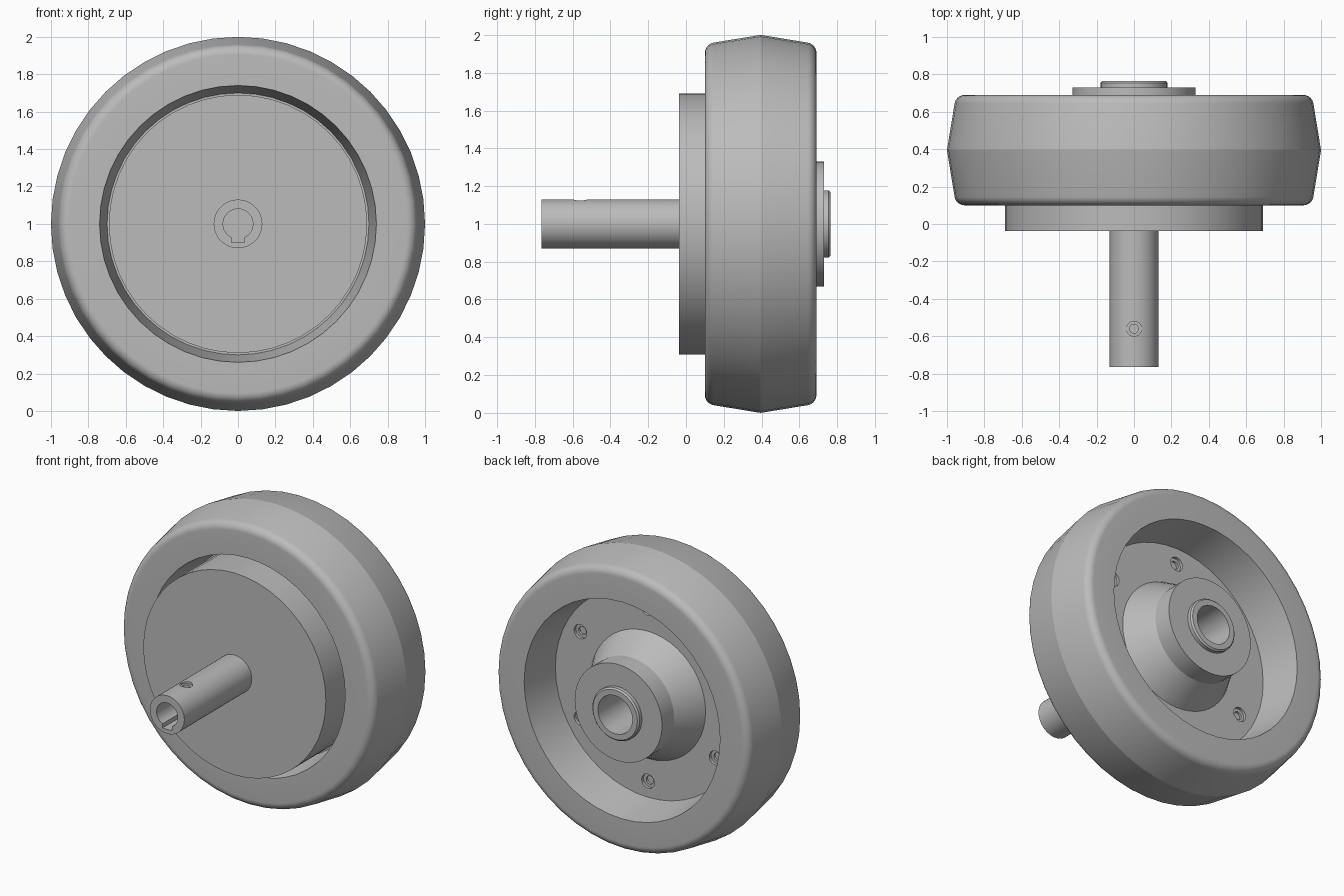
import bpy, bmesh, math
from mathutils import Matrix, Vector

if "Cube" in bpy.data.objects:
    bpy.data.objects.remove(bpy.data.objects["Cube"], do_unlink=True)

AXIS_Z = 1.0   # height of the wheel axis

metal = bpy.data.materials.new("plain grey")
metal.use_nodes = True
GREY = (0.5, 0.5, 0.5, 1.0)
metal.diffuse_color = GREY
metal.node_tree.nodes["Principled BSDF"].inputs["Base Color"].default_value = GREY


def finish(name, bm):
    bmesh.ops.recalc_face_normals(bm, faces=bm.faces)
    mesh = bpy.data.meshes.new(name)
    bm.to_mesh(mesh)
    bm.free()
    mesh.materials.append(metal)
    obj = bpy.data.objects.new(name, mesh)
    bpy.context.collection.objects.link(obj)
    return obj


def lathe(name, profile, steps=48, matrix=None):
    """Revolve (radius, along) points around the y axis, then place the result."""
    bm = bmesh.new()
    verts = [bm.verts.new((0, y, r)) for r, y in profile]
    edges = [bm.edges.new(pair) for pair in zip(verts, verts[1:])]
    bmesh.ops.spin(bm, geom=verts + edges, cent=(0, 0, 0), axis=(0, 1, 0),
                   angle=math.tau, steps=steps, use_merge=False)
    bmesh.ops.remove_doubles(bm, verts=bm.verts, dist=1e-5)
    bm.transform(matrix or Matrix.Translation((0, 0, AXIS_Z)))
    return finish(name, bm)


def box(name, size, centre):
    bm = bmesh.new()
    bmesh.ops.create_cube(bm, size=1)
    bm.transform(Matrix.Translation(centre) @ Matrix.Diagonal((*size, 1)))
    return finish(name, bm)


def activate(obj):
    bpy.ops.object.select_all(action='DESELECT')
    obj.select_set(True)
    bpy.context.view_layer.objects.active = obj


def cut(obj, cutter):
    """Subtract the cutter from the object and throw the cutter away."""
    cutter.hide_render = True
    activate(obj)
    mod = obj.modifiers.new("cut", 'BOOLEAN')
    mod.operation = 'DIFFERENCE'
    mod.solver = 'EXACT'
    mod.object = cutter
    bpy.ops.object.modifier_apply(modifier=mod.name)
    bpy.data.objects.remove(cutter, do_unlink=True)


def smooth(obj):
    activate(obj)
    bpy.ops.object.shade_smooth_by_angle(angle=math.radians(16))


# Wheel: crowned rim, tapered recesses, web, conical boss, hub and bored collar
MID, HALF, FILLET = 0.395, 0.295, 0.055
corner = []
for i in range(9):
    a = math.radians(80 * i / 8)
    corner.append((0.905 + FILLET * math.sin(a), -HALF + FILLET * (1 - math.cos(a))))
front = [(r, MID + y) for r, y in corner]
back = [(r, MID - y) for r, y in reversed(corner)]
wheel = lathe("wheel",
              [(0, 0.37), (0.70, 0.37), (0.74, 0.10)] + front + [(1.0, MID)] + back
              + [(0.74, 0.69), (0.70, 0.41), (0.435, 0.41), (0.33, 0.60),
                 (0.33, 0.73), (0.178, 0.73), (0.178, 0.755), (0.168, 0.765),
                 (0.13, 0.765), (0.13, 0.38), (0, 0.38)])

# Six counterbored bolt holes in the web
for k in range(6):
    a = math.radians(30 + 60 * k)
    place = Matrix.Translation((0.59 * math.cos(a), 0, AXIS_Z + 0.59 * math.sin(a)))
    cut(wheel, lathe("bolt_hole_cutter",
                     [(0, 0.34), (0.028, 0.34), (0.028, 0.39), (0.048, 0.39),
                      (0.048, 0.45), (0, 0.45)], 24, place))
smooth(wheel)

# Flat drum in front of the wheel
drum = lathe("drum", [(0, -0.037), (0.69, -0.037), (0.69, 0.375), (0, 0.375)])
smooth(drum)

# Hollow shaft with a keyway and a cross hole
shaft = lathe("shaft", [(0, -0.765), (0.13, -0.765), (0.13, -0.03), (0, -0.03)])
cut(shaft, lathe("bore_cutter",
                 [(0, -0.9), (0.08, -0.9), (0.08, -0.15), (0, -0.15)], 32))
cut(shaft, box("keyway_cutter", (0.07, 0.76, 0.10), Vector((0, -0.53, AXIS_Z - 0.05))))
upright = Matrix.Translation((0, -0.56, AXIS_Z)) @ Matrix.Rotation(math.pi / 2, 4, 'X')
cut(shaft, lathe("cross_hole_cutter",
                 [(0, 0.03), (0.024, 0.03), (0.024, 0.115), (0.04, 0.115),
                  (0.04, 0.2), (0, 0.2)], 24, upright))
smooth(shaft)
